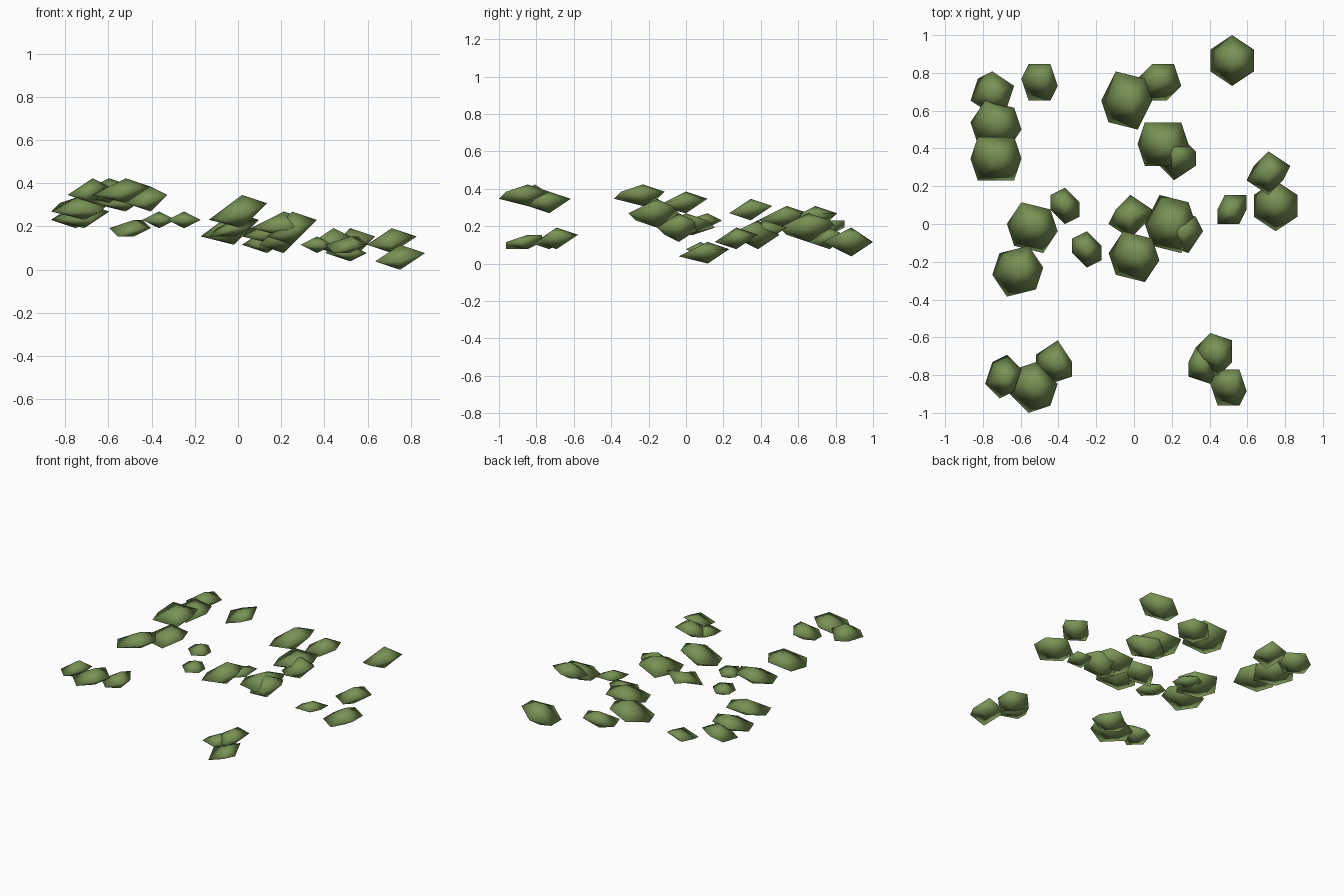
import bpy
import bmesh
import math
from mathutils import Matrix, Vector

default = bpy.data.objects.get("Cube")
if default:
    bpy.data.objects.remove(default, do_unlink=True)

STEP = 1 / 26       # corners snap to this grid
FLATTEN = 0.45      # height of a clump against its width

# Foliage colour
leaf_green = bpy.data.materials.new("leaf_green")
leaf_green.use_nodes = True
colour = (0.19, 0.29, 0.09, 1)
leaf_green.diffuse_color = colour
shader = leaf_green.node_tree.nodes["Principled BSDF"]
shader.inputs["Base Color"].default_value = colour

# Clump shape: a peak and three corners of a tilted rim; the rest are opposites
CORNERS = [
    Vector((0, 0, 1)),
    Vector((0.87, -0.1, 0.36)),
    Vector((0.65, 0.68, 0.38)),
    Vector((-0.4, 0.95, 0.05)),
]


def snap(value):
    return math.floor(value + 0.5)


def leaf_clump(name, centre, radius, turn):
    """Flattened, slanted six-sided clump with corners snapped to the grid."""
    x, y, z = centre
    spin = Matrix.Rotation(math.radians(turn), 3, "Z")
    bm = bmesh.new()
    for corner in CORNERS:
        point = spin @ corner * radius
        bm.verts.new(point)
        bm.verts.new(-point)
    bmesh.ops.convex_hull(bm, input=bm.verts)
    bmesh.ops.triangulate(bm, faces=bm.faces)
    bmesh.ops.recalc_face_normals(bm, faces=bm.faces)
    for vert in bm.verts:
        co = vert.co
        # The x grid is shifted by half a step so the group stays centred
        co.x = (snap(co.x + x - 0.5) + 0.5) * STEP
        co.y = snap(co.y + y) * STEP
        co.z = snap(co.z * FLATTEN + z) * STEP
    for face in bm.faces:
        face.smooth = True
    mesh = bpy.data.meshes.new(name)
    bm.to_mesh(mesh)
    bm.free()
    mesh.materials.append(leaf_green)
    clump = bpy.data.objects.new(name, mesh)
    bpy.context.scene.collection.objects.link(clump)


# Clump centres in grid steps and turns in degrees, grouped by size
clumps = {
    ("huge", 4.2): [(-1, 17, 5, 0)],
    ("large", 3.95): [
        (0, -4.5, 7, 0), (-19, 13.5, 6.5, 5), (-19, 9, 7.5, 8),
        (4, 11, 4.7, 8), (5, 0, 5.3, 0), (-14, -0.5, 8.5, 0),
        (-16, -6.5, 9.5, -42), (-14, -22.5, 9.5, -35),
    ],
    ("medium", 3.6): [
        (13.5, 22.5, 3, -28), (5.5, 9.5, 4, -30), (19.5, 2.5, 1.5, -25),
        (6.5, -1, 5, 0),
    ],
    ("small", 3): [
        (-19.5, 18, 6.5, -32), (18.5, 7, 3.5, -25), (-0.5, 1, 5, -28),
        (3.5, 19.5, 3.5, 0), (-18, -21, 9.4, -35), (-11, -19.4, 8.5, -30),
        (11, -17.7, 3.5, -15), (13, -22.5, 3, 0), (-13, 19.5, 5, 0),
    ],
    ("tiny", 2.4): [
        (13.5, 2, 2, 0), (-9.5, 2.5, 6, -23), (-6.5, -3.5, 6, -23),
        (9.5, -19.5, 3, 0),
    ],
}

for (size, radius), places in clumps.items():
    for number, (*centre, turn) in enumerate(places, start=1):
        leaf_clump(f"{size}_leaf_clump_{number}", centre, radius, turn)
